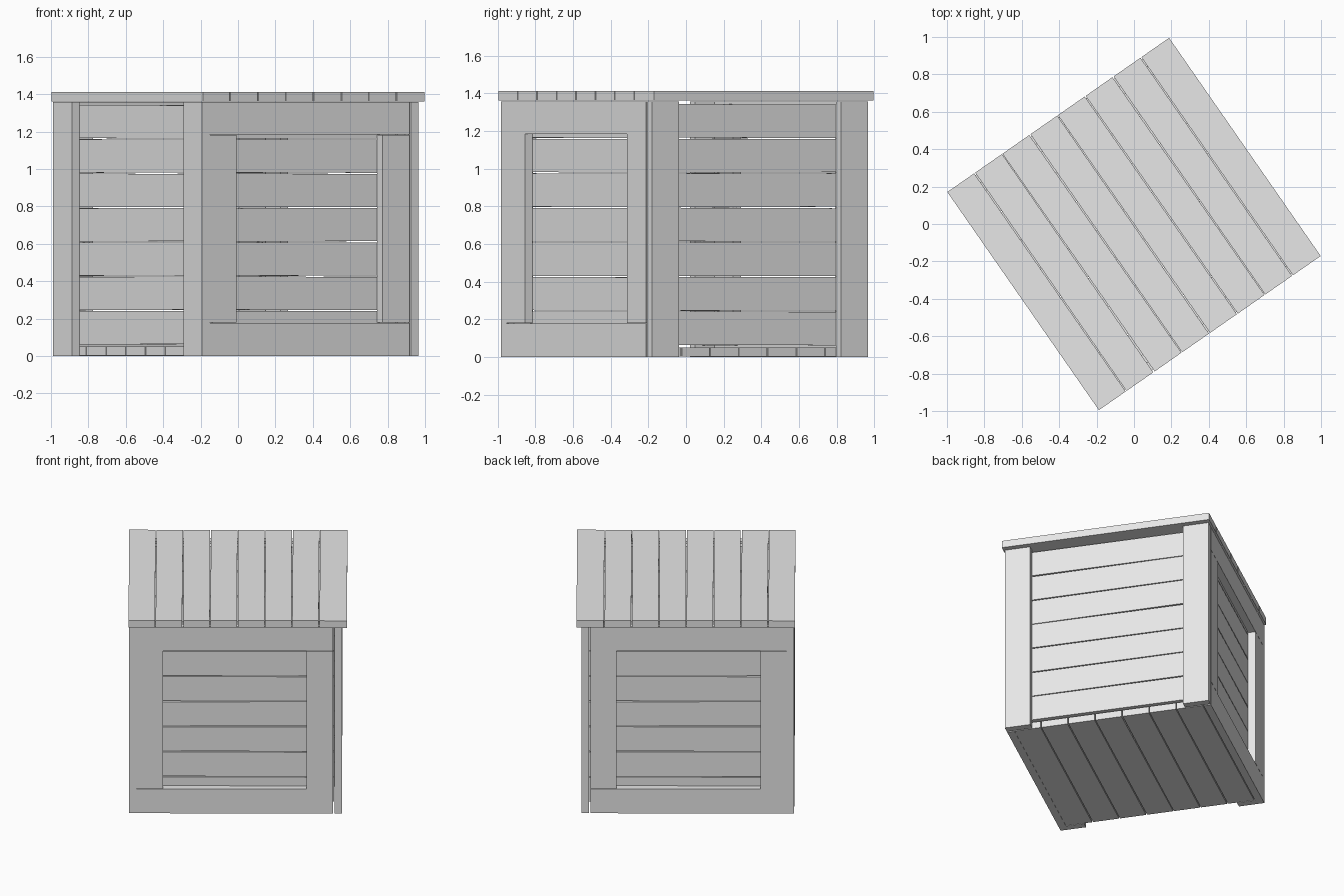
import bpy, bmesh, math, random
from mathutils import Matrix, Vector

random.seed(4)
cube = bpy.data.objects.get("Cube")
if cube:
    bpy.data.objects.remove(cube, do_unlink=True)

GREY = (0.8, 0.8, 0.8, 1.0)
wood = bpy.data.materials.new("plain_grey")
wood.use_nodes = True
wood.diffuse_color = GREY
wood.node_tree.nodes["Principled BSDF"].inputs["Base Color"].default_value = GREY

TURN = Matrix.Rotation(math.radians(34.8), 4, 'Z')   # the crate stands at an angle
T = 0.05          # board thickness
X0, X1 = -0.718, 0.69   # outer faces of the two post sides
Y = 0.698         # outer faces of the two rail sides
TOP = 1.357       # underside of the lid
W = 0.174         # frame board width


def board(name, lo, hi, tilt=0.0, axis='Z'):
    """Box between two corners, tilted a little about its centre."""
    lo, hi = Vector(lo), Vector(hi)
    bm = bmesh.new()
    bmesh.ops.create_cube(bm, size=1)
    spin = Matrix.Rotation(tilt, 4, axis)
    place = Matrix.Translation((lo + hi) / 2) @ spin @ Matrix.Diagonal((*(hi - lo), 1))
    bm.transform(TURN @ place)
    mesh = bpy.data.meshes.new(name)
    bm.to_mesh(mesh)
    bm.free()
    mesh.materials.append(wood)
    obj = bpy.data.objects.new(name, mesh)
    bpy.context.collection.objects.link(obj)


def wobble():
    return random.uniform(-0.0035, 0.0035)


# corner posts on the two post sides
for side, x in (("right", X0), ("left", X1 - T)):
    for end, y in (("front", -Y), ("back", Y - W)):
        board(f"{end}_{side}_post", (x, y, 0), (x + T, y + W, TOP))

# rails and short uprights on the front and back
RX0, RX1 = X0 + T, 0.63
for end, y in (("front", -Y), ("back", Y - T)):
    board(f"{end}_bottom_rail", (RX0, y, 0), (RX1, y + T, 0.178))
    board(f"{end}_top_rail", (RX0, y, 1.185), (RX1, y + T, TOP))
    for side, x in (("right", RX0), ("left", RX1 - W)):
        board(f"{end}_{side}_upright", (x, y, 0.18), (x + W, y + T, 1.183))

# horizontal wall slats behind the frames
PITCH, GAP = 0.1835, 0.006
IY = Y - T
for i in range(7):
    z0 = 0.063 + i * PITCH
    z1 = z0 + PITCH - GAP
    for side, x in (("right", RX0), ("left", RX1 - T + 0.008)):
        board(f"{side}_slat_{i + 1}", (x, -IY, z0), (x + T, IY, z1), wobble(), 'X')
    for end, y in (("front", -IY), ("back", IY - T)):
        board(f"{end}_slat_{i + 1}", (RX0 + T, y, z0), (RX1 - T, y + T, z1), wobble(), 'Y')

# floor planks run across the crate
step = 2 * IY / 7
for i in range(7):
    y = -IY + i * step
    board(f"floor_plank_{i + 1}", (RX0, y, 0.002), (RX1, y + step - GAP, T), wobble() / 2)

# lid planks run front to back
LX, LY = 0.722, 0.71
step = 2 * LX / 8
for i in range(8):
    x = -LX + i * step
    tilt = 0 if i in (0, 7) else wobble()
    board(f"lid_plank_{i + 1}", (x, -LY, 1.361), (x + step - GAP * (i < 7), LY, 1.412), tilt)
